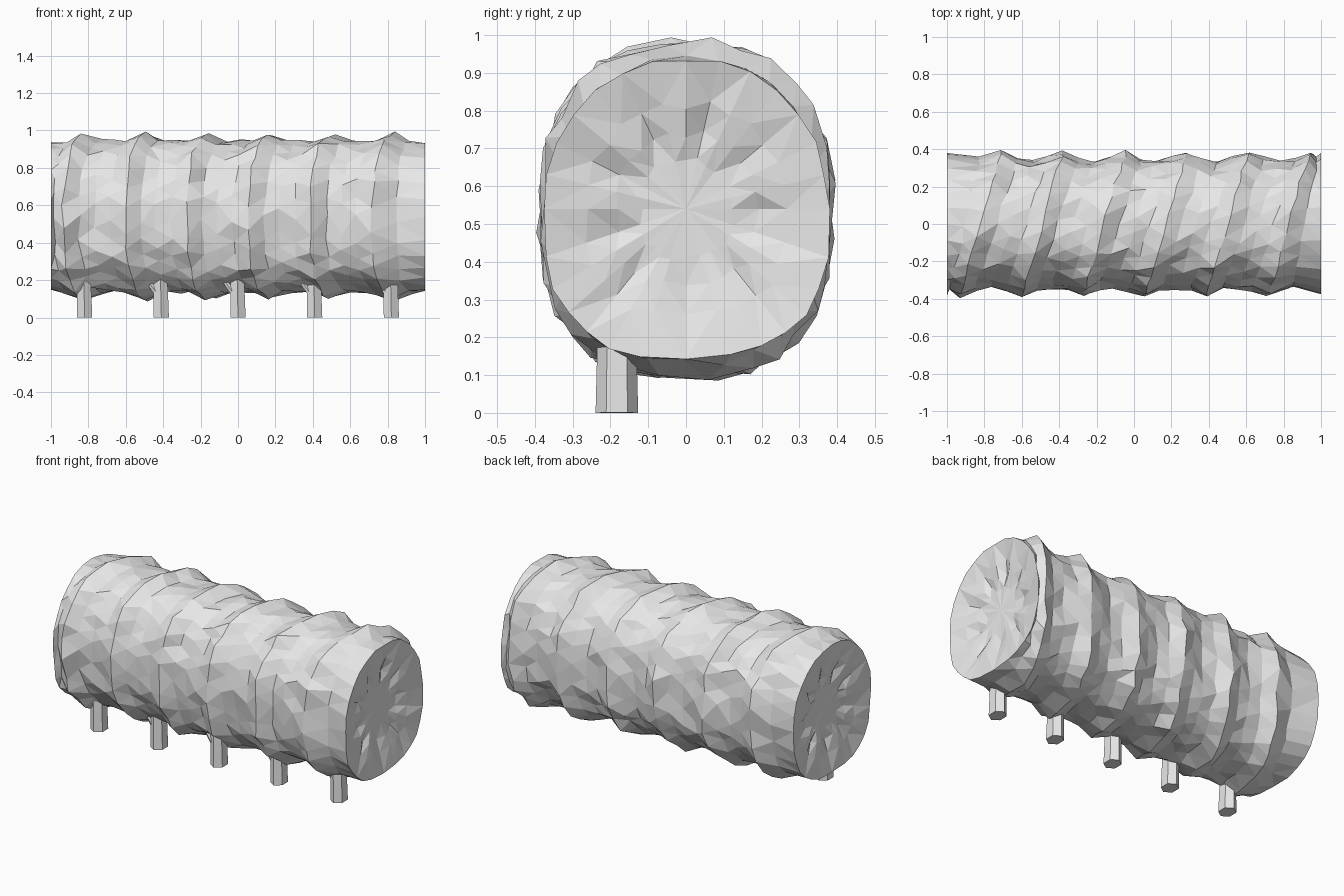
import bpy, bmesh, math, random
from mathutils import Vector, Matrix

random.seed(11)
cube = bpy.data.objects.get("Cube")
if cube:
    bpy.data.objects.remove(cube, do_unlink=True)

grey = bpy.data.materials.new("stone_grey")
grey.use_nodes = True
colour = (0.8, 0.8, 0.8, 1)
grey.diffuse_color = colour
grey.node_tree.nodes["Principled BSDF"].inputs["Base Color"].default_value = colour

SIDES = 28
CENTRE = 0.54


def make_object(name, bm):
    bmesh.ops.recalc_face_normals(bm, faces=bm.faces)
    mesh = bpy.data.meshes.new(name)
    bm.to_mesh(mesh)
    bm.free()
    mesh.materials.append(grey)
    obj = bpy.data.objects.new(name, mesh)
    bpy.context.collection.objects.link(obj)
    return obj


def section_point(angle, half_width, half_height, top_power):
    """Point on the oval section, squarer below than above."""
    c, s = math.cos(angle), math.sin(angle)
    power = top_power if s > 0 else 0.76
    y = math.copysign(abs(c) ** power, c) * half_width
    z = math.copysign(abs(s) ** power, s) * half_height
    return y, CENTRE + z


def jitter(amount):
    return random.uniform(-amount, amount)


def bridge(bm, a, b):
    """Join two rings with triangles, using the shorter diagonal."""
    for i in range(SIDES):
        j = (i + 1) % SIDES
        if (a[i].co - b[j].co).length < (a[j].co - b[i].co).length:
            bm.faces.new((a[i], a[j], b[j]))
            bm.faces.new((a[i], b[j], b[i]))
        else:
            bm.faces.new((a[i], a[j], b[i]))
            bm.faces.new((a[j], b[j], b[i]))


def end_ring(bm, x):
    ring = []
    for i in range(SIDES):
        angle = math.tau * i / SIDES
        wobble = jitter(0.006)
        y, z = section_point(angle, 0.38 + wobble, 0.397 + wobble, 0.98)
        ring.append(bm.verts.new((x, y, z)))
    return ring


# Rows along the trunk: even ridges with a shallow valley between them
rows = []
for k in range(6):
    peak = -0.82 + 0.33 * k
    if k:
        rows.append((peak - 0.165, 0.006))
    rows += [(peak - 0.085, 0.013), (peak, 0.048), (peak + 0.085, 0.01)]

bm = bmesh.new()
rings = [end_ring(bm, -1)]
for r, (x, swell) in enumerate(rows):
    ring = []
    for i in range(SIDES):
        angle = math.tau * (i + 0.5 * (r % 2)) / SIDES + jitter(0.04)
        grow = swell + jitter(0.014)
        y, z = section_point(angle, 0.338 + grow, 0.396 + grow, 0.88)
        # The ridges slant: the back sits further along x than the front
        lean = min(0.115, 0.8 * (1 - abs(x))) * math.cos(angle)
        ring.append(bm.verts.new((x + lean + jitter(0.01), y, min(z, 1))))
    rings.append(ring)
rings.append(end_ring(bm, 1))
for a, b in zip(rings, rings[1:]):
    bridge(bm, a, b)

# Puckered, shallow hollow at each end with radial creases
for outer, side in ((rings[0], -1), (rings[-1], 1)):
    previous = outer
    for scale, depth, crease in ((0.7, 0.02, 0.012), (0.5, 0.034, 0.02), (0.33, 0.05, 0)):
        ring = []
        for i, v in enumerate(outer):
            inset = depth + (crease if i % 3 == 0 else 0) + jitter(0.003)
            factor = scale + jitter(0.025)
            ring.append(bm.verts.new((side * (1 - inset), v.co.y * factor,
                                      CENTRE + (v.co.z - CENTRE) * factor)))
        bridge(bm, previous, ring)
        previous = ring
    hub = bm.verts.new((side * 0.95, 0, CENTRE))
    for i in range(SIDES):
        bm.faces.new((previous[i], previous[(i + 1) % SIDES], hub))
make_object("ridged_trunk", bm)


def add_rod(bm, start, end, r_start, r_end, stretch=1):
    """Six-sided rod between two points, optionally deeper along y."""
    start, end = Vector(start), Vector(end)
    axis = end - start
    turn = Vector((0, 0, 1)).rotation_difference(axis).to_matrix().to_4x4()
    place = Matrix.Translation((start + end) / 2) @ Matrix.Diagonal((1, stretch, 1, 1)) @ turn
    bmesh.ops.create_cone(bm, cap_ends=True, segments=6, radius1=r_start,
                          radius2=r_end, depth=axis.length, matrix=place)


# Row of short pegs with a small forked twig each
for n in range(5):
    x = -0.82 + 0.41 * n
    bm = bmesh.new()
    add_rod(bm, (x, -0.183, 0), (x - 0.005, -0.183, 0.24), 0.047, 0.042, 1.2)
    add_rod(bm, (x - 0.01, -0.2, 0.11), (x - 0.075, -0.2, 0.2), 0.018, 0.014)
    make_object(f"peg_{n + 1}", bm)
